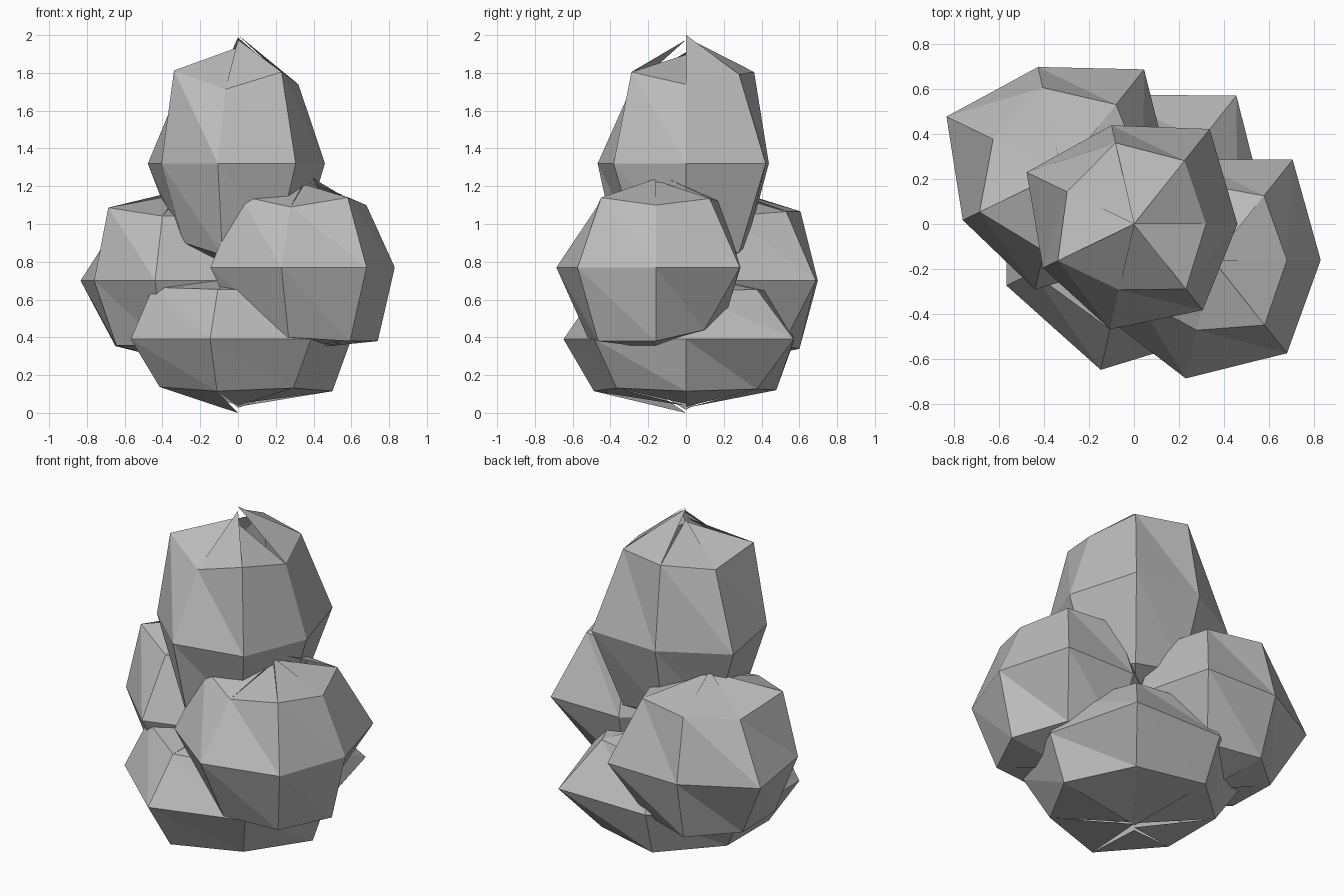
import bpy, math

if "Cube" in bpy.data.objects:
    bpy.data.objects.remove(bpy.data.objects["Cube"])

N = 7  # sides around each boulder

stone = bpy.data.materials.new("stone_grey")
stone.diffuse_color = (0.5, 0.5, 0.5, 1)
stone.use_nodes = True
stone.node_tree.nodes["Principled BSDF"].inputs["Base Color"].default_value = stone.diffuse_color


def boulder(name, centre, stretch, top, upper, middle, lower, bottom):
    """Faceted sphere: three rings pushed in and out from the centre, with
    a separate tip for every cap triangle so the caps are cracked."""
    cx, cy, cz = centre
    verts, faces = [], []
    # rings at 45, 0 and -45 degrees
    for radii, slope in ((upper, 1), (middle, 0), (lower, -1)):
        for i, r in enumerate(radii):
            a = math.tau * i / N
            verts.append((cx + r * math.cos(a), cy + r * math.sin(a),
                          cz + slope * stretch * r))
    # bands of triangles between the rings
    for base in (0, N):
        for i in range(N):
            j = (i + 1) % N
            u0, u1, l0, l1 = base + i, base + j, base + N + i, base + N + j
            faces += [(u0, l0, l1), (u0, l1, u1)]
    # cracked caps
    for i in range(N):
        j = (i + 1) % N
        verts.append((cx, cy, cz + stretch * top[i]))
        faces.append((i, j, len(verts) - 1))
        verts.append((cx, cy, cz - stretch * bottom[i]))
        faces.append((2 * N + j, 2 * N + i, len(verts) - 1))
    mesh = bpy.data.meshes.new(name)
    mesh.from_pydata(verts, [], faces)
    mesh.materials.append(stone)
    bpy.context.collection.objects.link(bpy.data.objects.new(name, mesh))


boulder("top_boulder", (0, 0, 1.32), 1.31,
        top=(.52, .51, .46, .45, .47, .50, .44),
        upper=(.32, .36, .37, .33, .376, .30, .37),
        middle=(.46, .54, .45, .53, .45, .48, .49),
        lower=(.33, .36, .33, .34, .32, .37, .33),
        bottom=(.46, .48, .50, .47, .45, .48, .46))

boulder("right_boulder", (.35, -.16, .77), 1.0,
        top=(.46, .50, .48, .46, .45, .44, .47),
        upper=(.33, .365, .35, .36, .38, .32, .37),
        middle=(.48, .57, .46, .50, .55, .54, .53),
        lower=(.39, .33, .35, .36, .36, .37, .39),
        bottom=(.43, .42, .43, .42, .43, .42, .43))

boulder("back_left_boulder", (-.32, .23, .70), .95,
        top=(.48, .50, .51, .50, .48, .46, .47),
        upper=(.36, .385, .386, .34, .407, .36, .36),
        middle=(.48, .585, .48, .57, .49, .535, .50),
        lower=(.36, .36, .38, .365, .36, .36, .36),
        bottom=(.45, .46, .45, .44, .46, .45, .46))

boulder("base_boulder", (0, 0, .39), .55,
        top=(.62, .65, .63, .66, .64, .62, .65),
        upper=(.46, .48, .46, .48, .50, .48, .47),
        middle=(.60, .73, .59, .63, .63, .665, .62),
        lower=(.50, .48, .49, .46, .46, .50, .47),
        bottom=(.65, .66, .63, .68, .71, .64, .62))
